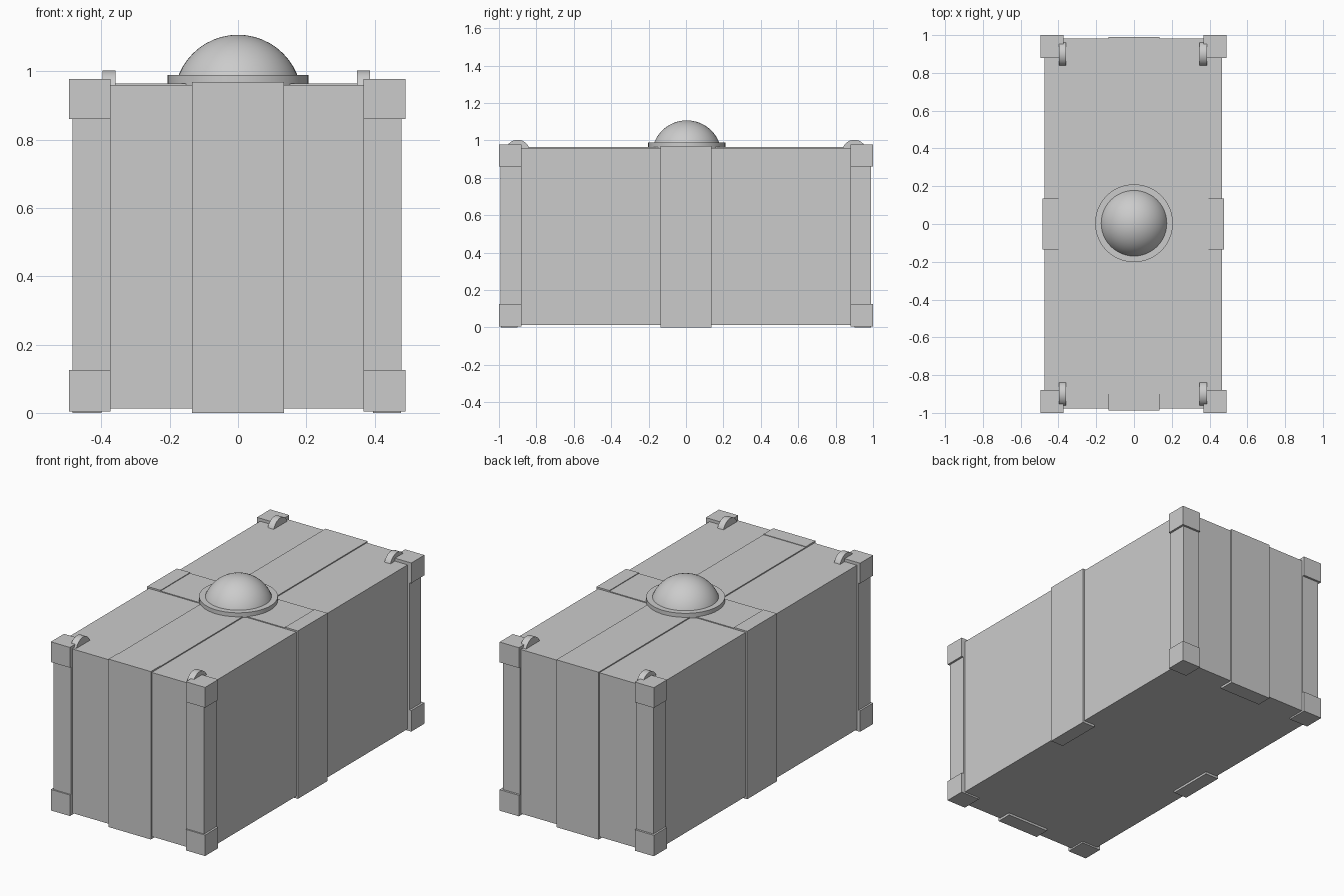
import bpy
import math

cube = bpy.data.objects.get("Cube")
if cube:
    bpy.data.objects.remove(cube, do_unlink=True)

# One plain grey for the whole crate
grey = bpy.data.materials.new("crate grey")
grey.use_nodes = True
colour = (0.6, 0.6, 0.6, 1)
grey.diffuse_color = colour
for node in grey.node_tree.nodes:
    if node.type == "BSDF_PRINCIPLED":
        node.inputs["Base Color"].default_value = colour


def finish(name):
    obj = bpy.context.object
    obj.name = name
    obj.data.materials.append(grey)
    return obj


def box(name, x, y, z):
    """Box from its (min, max) range on each axis."""
    spans = [sorted(s) for s in (x, y, z)]
    bpy.ops.mesh.primitive_cube_add(size=1, location=[(a + b) / 2 for a, b in spans])
    bpy.context.object.scale = [b - a for a, b in spans]
    bpy.ops.object.transform_apply(location=False, rotation=False, scale=True)
    return finish(name)


def disc(name, radius, depth, location, rotation=(0, 0, 0), sides=48):
    bpy.ops.mesh.primitive_cylinder_add(vertices=sides, radius=radius, depth=depth,
                                        location=location, rotation=rotation)
    bpy.ops.object.shade_smooth_by_angle(angle=math.radians(30))
    return finish(name)


# Main crate body
box("crate_body", (-0.475, 0.467), (-0.978, 0.982), (0.013, 0.96))

# Raised bands over the lid and down each wall
BAND = 0.135
box("lid_band_long", (-BAND, BAND), (-0.9, 0.988), (0.94, 0.966))
box("lid_band_cross", (-0.4, 0.395), (-BAND, BAND), (0.94, 0.965))
box("front_band", (-BAND, BAND), (-0.988, -0.9), (0, 0.969))
box("back_band", (-BAND, BAND), (0.9, 0.99), (0, 0.966))
box("right_band", (-0.485, -0.4), (-BAND, BAND), (0, 0.969))
box("left_band", (0.395, 0.477), (-BAND, BAND), (0, 0.969))

# Corner posts, corner blocks and rounded lugs
for side, outer_x, post_x, inner_x, lug_x in (("right", -0.495, -0.484, -0.373, -0.378),
                                              ("left", 0.49, 0.478, 0.367, 0.367)):
    for end, outer_y, post_y, inner_y, lug_y in (("front", -1, -0.992, -0.88, -0.9),
                                                 ("back", 1, 0.988, 0.88, 0.9)):
        corner = f"{end}_{side}"
        box(corner + "_post", (post_x, inner_x), (post_y, inner_y), (0.01, 0.965))
        box(corner + "_foot_block", (outer_x, inner_x), (outer_y, inner_y), (0.004, 0.125))
        box(corner + "_top_block", (outer_x, inner_x), (outer_y, inner_y), (0.86, 0.977))
        disc(corner + "_lug", 0.066, 0.038, (lug_x, lug_y, 0.937),
             (0, math.pi / 2, 0), 32)

# Dome on a round flange
disc("dome_flange", 0.206, 0.035, (0, 0.004, 0.9715))
bpy.ops.mesh.primitive_uv_sphere_add(segments=48, ring_count=24, radius=0.187,
                                     location=(0, 0.004, 0.92))
bpy.ops.object.shade_smooth()
dome = finish("dome")
# Keep only the cap of the sphere
import bmesh
bm = bmesh.new()
bm.from_mesh(dome.data)
bmesh.ops.bisect_plane(bm, geom=bm.verts[:] + bm.edges[:] + bm.faces[:],
                       plane_co=(0, 0, 0.05), plane_no=(0, 0, 1), clear_inner=True)
bm.to_mesh(dome.data)
bm.free()
